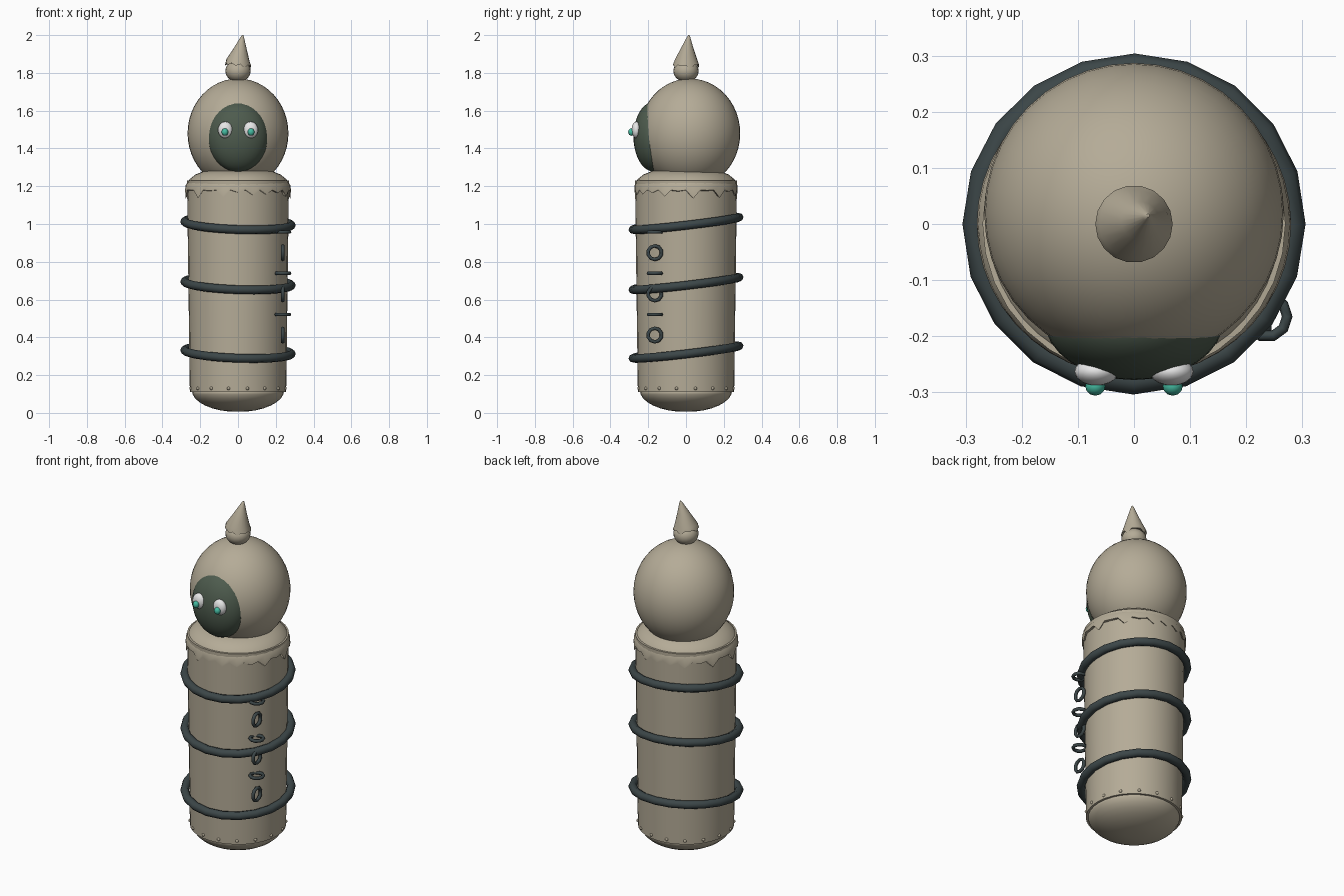
import bpy, bmesh, math
from mathutils import Vector, Matrix

if "Cube" in bpy.data.objects:
    bpy.data.objects.remove(bpy.data.objects["Cube"])


def material(name, rgb):
    m = bpy.data.materials.new(name)
    m.diffuse_color = (*rgb, 1)
    m.use_nodes = True
    m.node_tree.nodes["Principled BSDF"].inputs["Base Color"].default_value = m.diffuse_color
    return m


CREAM = material("cream", (0.46, 0.41, 0.31))
GREEN = material("dark green", (0.075, 0.105, 0.075))
SLATE = material("slate", (0.045, 0.062, 0.065))
WHITE = material("white", (0.8, 0.8, 0.8))
TEAL = material("teal", (0.06, 0.5, 0.36))


def finish(name, bm, mat, angle=180):
    bmesh.ops.recalc_face_normals(bm, faces=bm.faces)
    me = bpy.data.meshes.new(name)
    bm.to_mesh(me)
    bm.free()
    me.materials.append(mat)
    ob = bpy.data.objects.new(name, me)
    bpy.context.collection.objects.link(ob)
    bpy.ops.object.select_all(action='DESELECT')
    ob.select_set(True)
    bpy.context.view_layer.objects.active = ob
    bpy.ops.object.shade_smooth_by_angle(angle=math.radians(angle))
    return ob


def ellipsoid(name, loc, size, mat, u=32, v=20):
    bm = bmesh.new()
    bmesh.ops.create_uvsphere(bm, u_segments=u, v_segments=v, radius=1)
    bm.transform(Matrix.Translation(loc) @ Matrix.Diagonal((*size, 1)))
    return finish(name, bm, mat)


def loft(name, rows, n, mat, angle=180):
    """Skin rings; each row is a function of the step index giving a point."""
    bm = bmesh.new()
    rings = [[bm.verts.new(f(i)) for i in range(n)] for f in rows]
    for a, b in zip(rings, rings[1:]):
        for i in range(n):
            j = (i + 1) % n
            bm.faces.new((a[i], a[j], b[j], b[i]))
    bm.faces.new(rings[0])
    bm.faces.new(rings[-1])
    return finish(name, bm, mat, angle)


def ring(r, z, n, sx=1.0, sy=1.0, jag=0.0, tilt=0.0, cx=0.0, cy=0.0):
    """Ring at height z, optionally with a zigzag edge, a tilt and an offset."""
    def point(i):
        a = math.tau * i / n
        x, y = r * sx * math.cos(a), r * sy * math.sin(a)
        drop = jag * (0.5 + 0.5 * math.sin(i * 1.7)) if i % 2 else 0
        return Vector((x + cx, y + cy, z - drop - tilt * x))
    return point


def torus(name, loc, rot, R, r, n, m, mat):
    bm = bmesh.new()
    rows = []
    for i in range(n):
        a = math.tau * i / n
        rows.append([bm.verts.new(((R + r * math.cos(b)) * math.cos(a),
                                   (R + r * math.cos(b)) * math.sin(a), r * math.sin(b)))
                     for b in (math.tau * j / m for j in range(m))])
    for i in range(n):
        for j in range(m):
            p, q, k = rows[i], rows[(i + 1) % n], (j + 1) % m
            bm.faces.new((p[j], q[j], q[k], p[k]))
    ob = finish(name, bm, mat)
    ob.location, ob.rotation_euler = loc, rot
    return ob


# Body tube with a slight flare, and the rounded foot below it
N = 32
loft("body", [ring(0.235, 0.11, N), ring(0.255, 0.11, N), ring(0.27, 1.23, N),
              ring(0.24, 1.232, N)], N, CREAM, 60)
foot = [ring(0.245 * math.sin(t * math.pi / 16), 0.12 - 0.115 * math.cos(t * math.pi / 16), N)
        for t in (1, 2, 3, 4, 5, 6, 7, 8)]
loft("foot", foot, N, CREAM)

# Shoulder with a ragged drape hanging over the body rim
M = 44
loft("shoulder_drape", [ring(0.25, 1.17, M), ring(0.272, 1.18, M, 1.03, 1.0, 0.045),
                        ring(0.272, 1.205, M, 1.02, 1.0), ring(0.256, 1.237, M),
                        ring(0.225, 1.262, M), ring(0.18, 1.28, M), ring(0.1, 1.285, M)],
     M, CREAM, 50)

# Rivets around the foot of the body
for i in range(16):
    a = math.tau * (i + 0.5) / 16
    ellipsoid("rivet", (0.254 * math.cos(a), 0.254 * math.sin(a), 0.13),
              (0.009, 0.009, 0.009), CREAM, 8, 6)

# Three tilted bands round the body
for z in (1.003, 0.685, 0.322):
    torus("band", (0, 0, z), (0.116, 0.035, 0), 0.283, 0.023, 20, 8, SLATE)

# Chain of alternating upright and flat links
for i in range(6):
    rot = (0, 0, 0) if i % 2 else (0, math.pi / 2, 0)
    torus("chain_link", (0.237, -0.165, 0.412 + 0.109 * i), rot, 0.036, 0.0095, 10, 6, SLATE)

# Head and face
ellipsoid("head", (0, 0.02, 1.48), (0.267, 0.267, 0.29), CREAM, 40, 24)
ellipsoid("face", (0, -0.17, 1.462), (0.16, 0.108, 0.185), GREEN)
for s in (-1, 1):
    ellipsoid("eye", (s * 0.067, -0.263, 1.498), (0.039, 0.025, 0.044), WHITE, 20, 12)
    ellipsoid("pupil", (s * 0.069, -0.289, 1.487), (0.018, 0.017, 0.02), TEAL, 12, 8)

# Topknot: a small ball under a leaning cone with a ragged hem
ellipsoid("topknot_ball", (0, 0, 1.81), (0.067, 0.067, 0.058), CREAM, 20, 12)
K = 18
loft("topknot_cone", [ring(0.05, 1.85, K), ring(0.069, 1.848, K, jag=0.025, tilt=0.12),
                      ring(0.062, 1.865, K, tilt=0.1),
                      ring(0.034, 1.93, K, cx=0.011, cy=0.006),
                      ring(0.008, 1.992, K, cx=0.023, cy=0.014),
                      ring(0.003, 2.0, K, cx=0.025, cy=0.015)], K, CREAM, 50)
